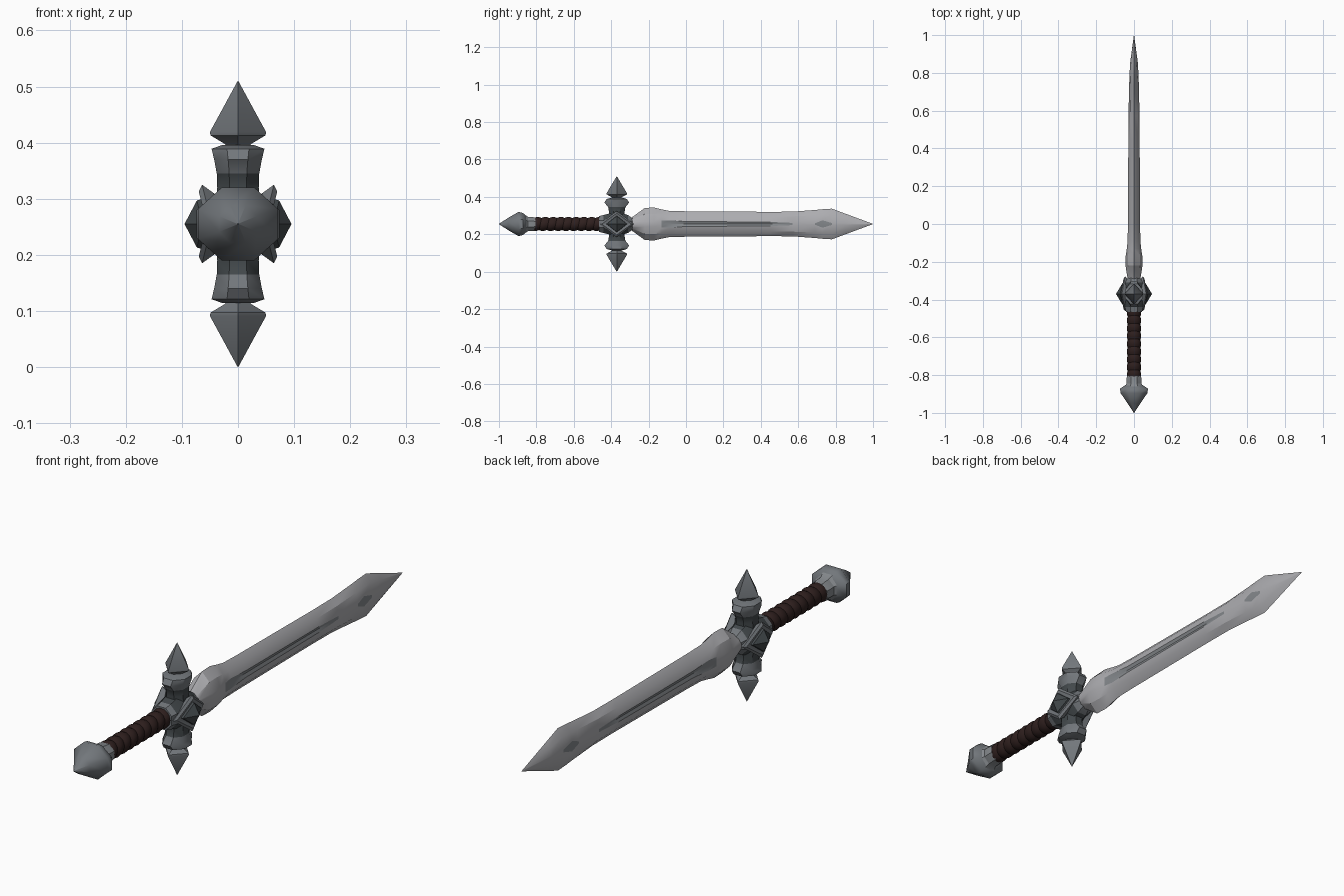
import bpy, bmesh, math
from mathutils import Vector

cube = bpy.data.objects.get("Cube")
if cube:
    bpy.data.objects.remove(cube, do_unlink=True)

MID = 0.255       # height of the sword's long axis
GUARD = -0.37     # y of the crossguard


def material(name, r, g, b):
    m = bpy.data.materials.new(name)
    m.use_nodes = True
    m.diffuse_color = (r, g, b, 1)
    bsdf = m.node_tree.nodes["Principled BSDF"]
    bsdf.inputs["Base Color"].default_value = (r, g, b, 1)
    bsdf.inputs["Roughness"].default_value = 0.6
    return m


BLADE = material("pale steel", 0.42, 0.42, 0.44)
FULLER = material("mid steel", 0.23, 0.245, 0.26)
STEEL = material("guard steel", 0.17, 0.185, 0.2)
DARK = material("dark iron", 0.055, 0.065, 0.07)
LEATHER = material("brown leather", 0.028, 0.014, 0.013)


def skin(name, rings, mats, rule=None, angle=30):
    """Join equal rings of points into a closed skin; rule picks the colour slot."""
    bm = bmesh.new()
    loops = [[bm.verts.new(p) for p in ring] for ring in rings]
    n = len(loops[0])
    for a, b in zip(loops, loops[1:]):
        for i in range(n):
            j = (i + 1) % n
            bm.faces.new((a[i], a[j], b[j], b[i]))
    bm.faces.new(loops[0][::-1])
    bm.faces.new(loops[-1])
    bmesh.ops.remove_doubles(bm, verts=bm.verts, dist=0.0002)
    bmesh.ops.recalc_face_normals(bm, faces=bm.faces)
    if rule:
        for f in bm.faces:
            f.material_index = rule(f.calc_center_median())
    mesh = bpy.data.meshes.new(name)
    bm.to_mesh(mesh)
    bm.free()
    ob = bpy.data.objects.new(name, mesh)
    bpy.context.collection.objects.link(ob)
    for m in mats:
        mesh.materials.append(m)
    bpy.ops.object.select_all(action='DESELECT')
    ob.select_set(True)
    bpy.context.view_layer.objects.active = ob
    bpy.ops.object.shade_smooth_by_angle(angle=math.radians(angle))
    return ob


def loft(name, sections, sides, place, mats, rule=None, turn=0.0, angle=30):
    """Sections are (distance along, half width, half depth)."""
    rings = []
    for d, a, b in sections:
        ts = [2 * math.pi * (i + turn) / sides for i in range(sides)]
        rings.append([place(d, a * math.cos(t), b * math.sin(t)) for t in ts])
    return skin(name, rings, mats, rule, angle)


def along_y(d, u, v):
    return Vector((u, d, MID + v))


# Blade: bevelled edges with a shallow fuller on each flat
# (y, half height, half thickness, fuller half height, fuller depth)
stations = [
    (-0.33, 0.022, 0.028, 0.008, 0), (-0.29, 0.035, 0.034, 0.010, 0),
    (-0.22, 0.086, 0.045, 0.014, 0), (-0.17, 0.088, 0.044, 0.014, 0),
    (-0.13, 0.078, 0.038, 0.018, 0), (-0.09, 0.070, 0.034, 0.020, 0.005),
    (0.00, 0.068, 0.032, 0.013, 0.005), (0.45, 0.065, 0.030, 0.011, 0.005),
    (0.57, 0.066, 0.029, 0.006, 0), (0.69, 0.075, 0.027, 0.004, 0),
    (0.73, 0.079, 0.026, 0.020, 0.002), (0.78, 0.082, 0.024, 0.005, 0),
    (0.85, 0.056, 0.021, 0.005, 0), (1.00, 0.0005, 0.0005, 0.0002, 0),
]
rings = []
for y, h, t, g, cut in stations:
    half = [(0, -h), (0.72 * t, -0.62 * h), (t, -g),
            (t - cut, 0), (t, g), (0.72 * t, 0.62 * h)]
    rings.append([along_y(y, u, v) for u, v in half + [(-u, -v) for u, v in half]])


def fuller_rule(c):
    groove = -0.13 < c.y < 0.57 or 0.69 < c.y < 0.78
    return 1 if groove and abs(c.z - MID) < 0.012 else 0


skin("blade", rings, [BLADE, FULLER], fuller_rule, 25)

# Grip: leather wrapped in slightly slanted coils
wraps = []
coils = 9
for i in range(coils * 4 + 1):
    y = -0.82 + 0.37 * i / (coils * 4)
    r = (0.033, 0.037, 0.038, 0.037)[i % 4]
    wraps.append((y, r, r))


def slanted(d, u, v):
    return along_y(d + 0.2 * v, u, v)


loft("grip", wraps, 14, slanted, [LEATHER], angle=40)

# Pommel: collar flaring into a blunt faceted spike
loft("pommel_collar", [(-0.805, 0.040, 0.037), (-0.82, 0.043, 0.040),
                       (-0.845, 0.042, 0.042), (-0.868, 0.062, 0.058)],
     8, along_y, [FULLER], turn=0.5)
loft("pommel", [(-0.85, 0.045, 0.042), (-0.872, 0.080, 0.064),
                (-0.895, 0.077, 0.070), (-0.95, 0.036, 0.036),
                (-1.0, 0.001, 0.001)],
     8, along_y, [STEEL], turn=0.5, angle=50)

# Guard hub: short block that holds the grip and the blade
loft("guard_hub", [(-0.465, 0.046, 0.046), (-0.44, 0.052, 0.052),
                   (-0.37, 0.062, 0.072), (-0.31, 0.050, 0.052),
                   (-0.285, 0.036, 0.032)],
     8, along_y, [STEEL, DARK], lambda c: 1 if -0.43 < c.y < -0.32 else 0, 0.5)

for side, word in ((1, "upper"), (-1, "lower")):

    def along_z(d, u, v, side=side):
        return Vector((u, GUARD + v, MID + side * d))

    # Crossguard arm, waisted near the hub and flared at its end
    loft(word + "_guard_arm", [(0.03, 0.044, 0.048), (0.065, 0.040, 0.045),
                               (0.090, 0.041, 0.050), (0.115, 0.046, 0.072),
                               (0.134, 0.051, 0.058), (0.141, 0.030, 0.030)],
         8, along_z, [STEEL, DARK],
         lambda c: 1 if abs(c.z - MID) < 0.10 else 0, 0.5, 40)
    # Pointed end of the arm
    loft(word + "_guard_point", [(0.130, 0.012, 0.012), (0.143, 0.024, 0.026),
                                 (0.158, 0.049, 0.054), (0.164, 0.050, 0.055),
                                 (0.255, 0.0005, 0.0005)],
         4, along_z, [STEEL])

for side, word in ((1, "left"), (-1, "right")):

    # Side boss: steel diamond frame around a dark pyramid
    def along_x(d, u, v, side=side):
        lean = 0.012 * abs(v) / 0.07 - 0.005 * abs(u) / 0.09
        return Vector((side * (d + lean), GUARD + u, MID + v))

    loft(word + "_boss_frame", [(0.015, 0.050, 0.040), (0.035, 0.078, 0.056),
                                (0.052, 0.092, 0.070), (0.060, 0.080, 0.058),
                                (0.058, 0.056, 0.044)],
         4, along_x, [STEEL, DARK], lambda c: 1 if abs(c.x) < 0.03 else 0)
    loft(word + "_boss_spike", [(0.055, 0.056, 0.045), (0.066, 0.054, 0.042),
                                (0.095, 0.0005, 0.0005)],
         4, along_x, [DARK])
